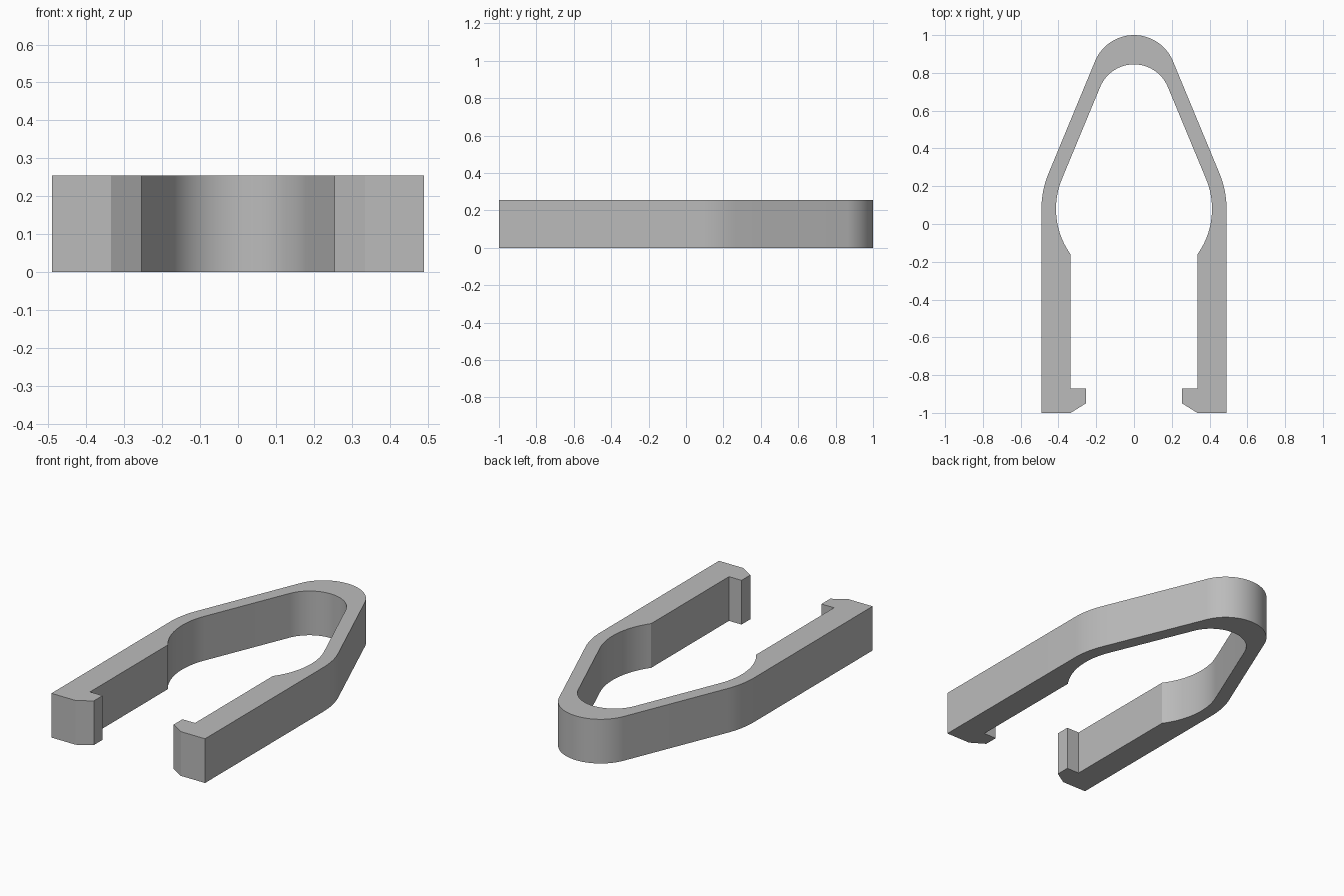
import bpy
import bmesh
from math import asin, sin, cos, pi, sqrt

if "Cube" in bpy.data.objects:
    bpy.data.objects.remove(bpy.data.objects["Cube"], do_unlink=True)

HEIGHT = 0.255
OUTER_X, INNER_X, HOOK_X = 0.49, 0.335, 0.255
BELLY_Y, BELLY_R = 0.08, 0.413      # round seat between the arms
TOP_R, TOP_INNER_R = 0.223, 0.194   # outside and inside of the spring bend
TOP_Y, TOP_INNER_Y = 1 - TOP_R, 0.845 - TOP_INNER_R


def arc(cy, r, start, end, steps):
    """Points of an arc centred on the symmetry line."""
    angles = [start + (end - start) * i / steps for i in range(steps + 1)]
    return [(r * cos(a), cy + r * sin(a)) for a in angles]


# Angle at which the straight flanks touch both arcs
outer_tilt = asin((OUTER_X - TOP_R) / (TOP_Y - BELLY_Y))
inner_tilt = asin((BELLY_R - TOP_INNER_R) / (TOP_INNER_Y - BELLY_Y))
seat_end = -asin(sqrt(BELLY_R ** 2 - INNER_X ** 2) / BELLY_R)

# Left half of the outline: outer bend, flank, arm, hook, seat, inner bend
half = arc(TOP_Y, TOP_R, pi / 2, outer_tilt, 20)
half += arc(BELLY_Y, OUTER_X, outer_tilt, 0, 10)
half += [(OUTER_X, -1), (INNER_X, -1), (HOOK_X, -0.95),
         (HOOK_X, -0.87), (INNER_X, -0.87)]
half += arc(BELLY_Y, BELLY_R, seat_end, inner_tilt, 20)
half += arc(TOP_INNER_Y, TOP_INNER_R, inner_tilt, pi / 2, 20)

# Mirror the half into a closed outline and extrude it
outline = half + [(-x, y) for x, y in reversed(half[1:-1])]
# The bend ends lie on the symmetry line, so the inner one is shared
bm = bmesh.new()
base = bm.faces.new([bm.verts.new((x, y, 0)) for x, y in outline])
extruded = bmesh.ops.extrude_face_region(bm, geom=[base], use_keep_orig=True)
top = [v for v in extruded["geom"] if isinstance(v, bmesh.types.BMVert)]
bmesh.ops.translate(bm, verts=top, vec=(0, 0, HEIGHT))
bmesh.ops.recalc_face_normals(bm, faces=bm.faces)

mesh = bpy.data.meshes.new("spring_clip")
bm.to_mesh(mesh)
bm.free()
clip = bpy.data.objects.new("spring_clip", mesh)
bpy.context.collection.objects.link(clip)

# Plain grey material
grey = bpy.data.materials.new("plain_grey")
grey.use_nodes = True
color = (0.5, 0.5, 0.5, 1)
grey.diffuse_color = color
grey.node_tree.nodes["Principled BSDF"].inputs["Base Color"].default_value = color
mesh.materials.append(grey)

# Smooth bends with sharp edges
bpy.ops.object.select_all(action="DESELECT")
clip.select_set(True)
bpy.context.view_layer.objects.active = clip
bpy.ops.object.shade_smooth_by_angle(angle=0.5)
